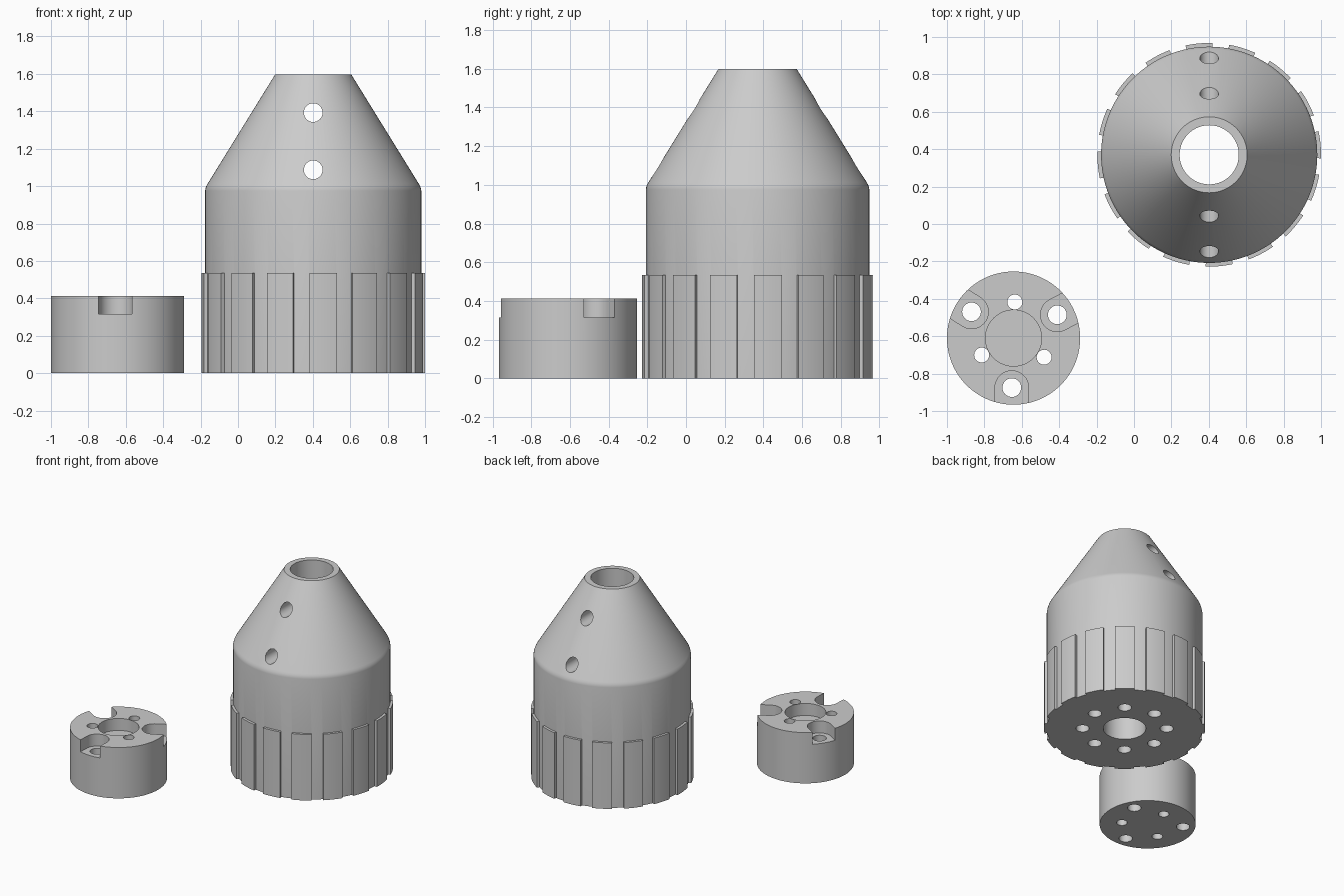
import bpy, bmesh, math
from mathutils import Matrix

if "Cube" in bpy.data.objects:
    bpy.data.objects.remove(bpy.data.objects["Cube"])

HOUSING = (0.402, 0.370)     # centre of the large part
CAP = (-0.644, -0.610)       # centre of the small part
TURN = 5.2                   # angular offset of grips and base holes, degrees

grey = bpy.data.materials.new("matte_grey")
grey.diffuse_color = (0.6, 0.6, 0.6, 1)
grey.use_nodes = True
grey.node_tree.nodes["Principled BSDF"].inputs["Base Color"].default_value = grey.diffuse_color


def make(name, bm):
    bmesh.ops.recalc_face_normals(bm, faces=bm.faces)
    me = bpy.data.meshes.new(name)
    bm.to_mesh(me)
    bm.free()
    ob = bpy.data.objects.new(name, me)
    bpy.context.collection.objects.link(ob)
    me.materials.append(grey)
    return ob


def prism(bm, outline, z0, z1):
    """Extrude a flat outline between two heights."""
    low = [bm.verts.new((x, y, z0)) for x, y in outline]
    high = [bm.verts.new((x, y, z1)) for x, y in outline]
    bm.faces.new(low)
    bm.faces.new(high)
    n = len(outline)
    for i in range(n):
        j = (i + 1) % n
        bm.faces.new((low[i], low[j], high[j], high[i]))


def arc(r, a0, a1, n, cx=0, cy=0):
    return [(cx + r * math.cos(math.radians(a0 + (a1 - a0) * i / n)),
             cy + r * math.sin(math.radians(a0 + (a1 - a0) * i / n))) for i in range(n + 1)]


def polar(centre, r, deg):
    a = math.radians(deg)
    return centre[0] + r * math.cos(a), centre[1] + r * math.sin(a)


def add_hole(bm, centre, r, z0, z1, n=32):
    prism(bm, arc(r, 0, 360, n, *centre)[:-1], z0, z1)


def lathe(name, centre, profile, n=128):
    bm = bmesh.new()
    rings = []
    for r, z in profile:
        rings.append([bm.verts.new((x, y, z)) for x, y in arc(r, 0, 360, n, *centre)[:-1]])
    for a, b in zip(rings, rings[1:]):
        for i in range(n):
            j = (i + 1) % n
            bm.faces.new((a[i], a[j], b[j], b[i]))
    bm.faces.new(rings[0])
    bm.faces.new(rings[-1])
    return make(name, bm)


def combine(target, bm, operation):
    """Apply a boolean with a temporary helper, then remove the helper."""
    helper = make("helper", bm)
    helper.hide_render = True
    mod = target.modifiers.new("cut", 'BOOLEAN')
    mod.operation = operation
    mod.solver = 'EXACT'
    mod.object = helper
    bpy.context.view_layer.objects.active = target
    bpy.ops.object.modifier_apply(modifier=mod.name)
    bpy.data.objects.remove(helper)


def smooth(ob):
    bpy.ops.object.select_all(action='DESELECT')
    ob.select_set(True)
    bpy.context.view_layer.objects.active = ob
    bpy.ops.object.shade_smooth_by_angle(angle=math.radians(25))


# housing: cylinder with a softened shoulder and a conical nose
housing = lathe("housing", HOUSING, [
    (0.578, 0), (0.578, 0.975), (0.576, 0.987), (0.572, 0.999), (0.565, 1.012), (0.203, 1.598)])

# raised grip pads around the lower half
bm = bmesh.new()
for k in range(16):
    a = TURN + 22.5 * k
    prism(bm, arc(0.598, a - 7, a + 7, 6, *HOUSING) + arc(0.53, a + 7, a - 7, 6, *HOUSING), 0, 0.535)
combine(housing, bm, 'UNION')

# straight bore
bm = bmesh.new()
add_hole(bm, HOUSING, 0.158, -0.1, 1.7, 96)
combine(housing, bm, 'DIFFERENCE')

# cross holes through the nose, and blind holes in the base
bm = bmesh.new()
for z in (1.087, 1.393):
    bmesh.ops.create_cone(bm, cap_ends=True, segments=32, radius1=0.05, radius2=0.05, depth=1.6,
                          matrix=Matrix.Translation((*HOUSING, z)) @ Matrix.Rotation(math.pi / 2, 4, 'X'))
for k in range(8):
    add_hole(bm, polar(HOUSING, 0.312, TURN + 45 * k), 0.05, -0.1, 0.25)
combine(housing, bm, 'DIFFERENCE')
smooth(housing)

# cap: short disc
cap = lathe("cap", CAP, [(0.356, 0), (0.356, 0.412)])

# U-shaped notches open to the rim, and the round centre recess
bm = bmesh.new()
for a in (28, 148, 268):
    hub = polar(CAP, 0.265, a)
    far = polar(hub, 0.3, a)
    slot = arc(0.09, a + 90, a + 270, 24, *hub)
    slot += [polar(far, 0.09, a - 90), polar(far, 0.09, a + 90)]
    prism(bm, slot, 0.315, 0.5)
add_hole(bm, CAP, 0.15, 0.315, 0.5, 64)
combine(cap, bm, 'DIFFERENCE')

# bolt holes in the notches and smaller holes between them
bm = bmesh.new()
for a in (28, 148, 268):
    add_hole(bm, polar(CAP, 0.265, a), 0.05, -0.1, 0.5)
    add_hole(bm, polar(CAP, 0.193, a + 60), 0.04, -0.1, 0.5)
combine(cap, bm, 'DIFFERENCE')
smooth(cap)
